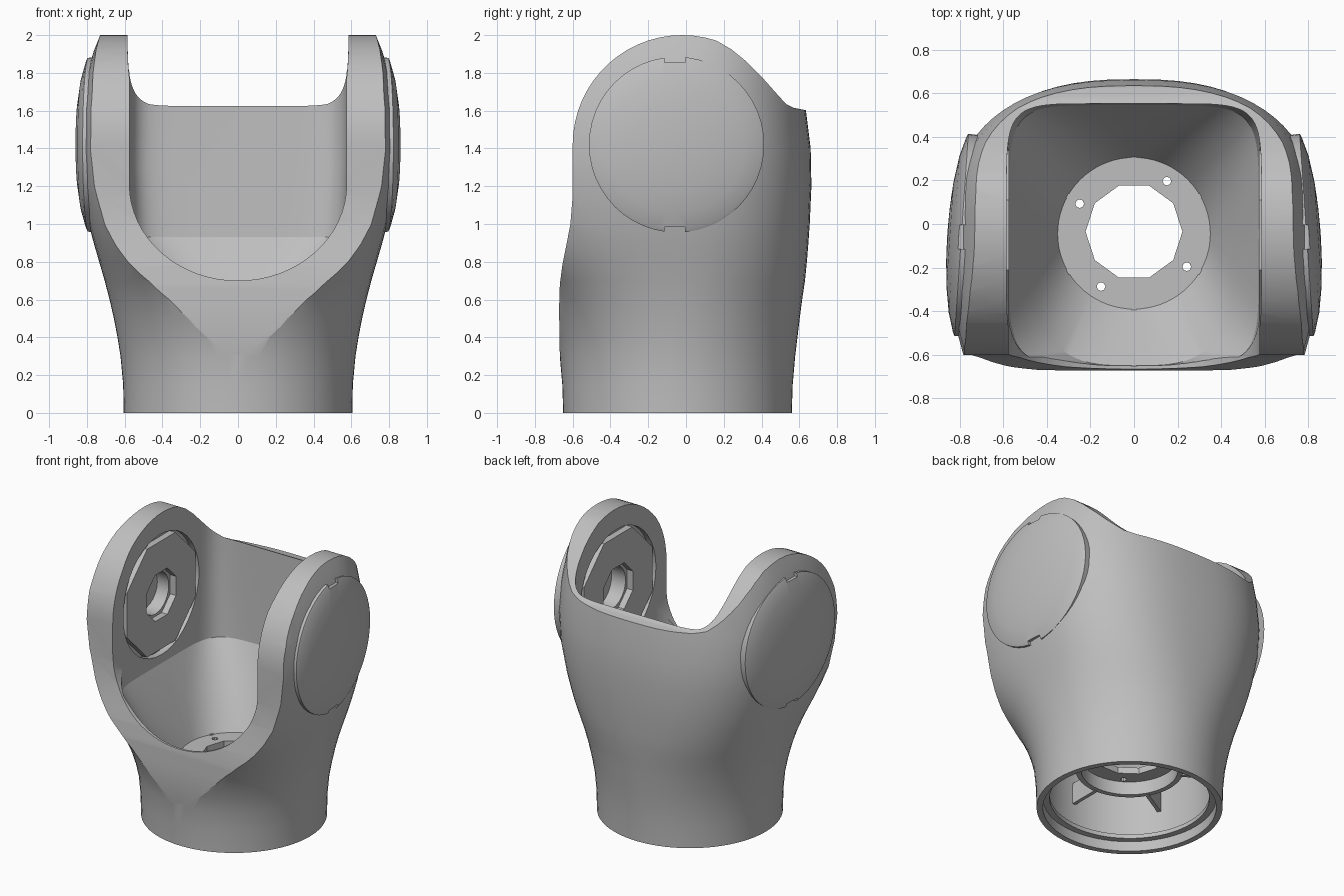
import bpy, bmesh, math
from mathutils import Matrix, Vector

cube = bpy.data.objects.get("Cube")
if cube:
    bpy.data.objects.remove(cube, do_unlink=True)

grey = bpy.data.materials.new("light_grey")
grey.use_nodes = True
grey.diffuse_color = (0.52, 0.52, 0.52, 1)
grey.node_tree.nodes["Principled BSDF"].inputs["Base Color"].default_value = (0.52, 0.52, 0.52, 1)

AXIS_Y = -0.045          # main axis of the round base
PIVOT = (-0.05, 1.42)    # y, z of the side joints


def make(name, rings, closed=False):
    """Skin a list of equal rings; closed joins last to first, otherwise caps."""
    bm = bmesh.new()
    loops = [[bm.verts.new(p) for p in ring] for ring in rings]
    n = len(loops[0])
    pairs = list(zip(loops, loops[1:]))
    if closed:
        pairs.append((loops[-1], loops[0]))
    else:
        bm.faces.new(loops[0])
        bm.faces.new(loops[-1])
    for a, b in pairs:
        for i in range(n):
            j = (i + 1) % n
            bm.faces.new((a[i], a[j], b[j], b[i]))
    bmesh.ops.recalc_face_normals(bm, faces=bm.faces)
    mesh = bpy.data.meshes.new(name)
    bm.to_mesh(mesh)
    bm.free()
    mesh.materials.append(grey)
    ob = bpy.data.objects.new(name, mesh)
    bpy.context.collection.objects.link(ob)
    return ob


def section(z, half, front, back, power, steps=72):
    """Rounded cross-section with separate front and back reach."""
    pts = []
    for i in range(steps):
        a = 2 * math.pi * i / steps
        c, s = math.cos(a), math.sin(a)
        reach = back - AXIS_Y if s > 0 else AXIS_Y - front
        pts.append((half * math.copysign(abs(c) ** (2 / power), c),
                    AXIS_Y + reach * math.copysign(abs(s) ** (2 / power), s), z))
    return pts


def lathe(name, profile, sides, closed=True, frame=Matrix()):
    """Turn (radius, height) points about local z, then place with frame."""
    rings = [[frame @ Vector((r * math.cos(2 * math.pi * i / sides),
                              r * math.sin(2 * math.pi * i / sides), h))
              for i in range(sides)] for r, h in profile]
    return make(name, rings, closed)


def box(name, size, frame):
    rings = [[frame @ Vector((x * size[0] / 2, y * size[1] / 2, z * size[2] / 2))
              for x, y in ((-1, -1), (1, -1), (1, 1), (-1, 1))] for z in (-1, 1)]
    return make(name, rings)


def boolean(ob, tool, op="DIFFERENCE"):
    mod = ob.modifiers.new(op, "BOOLEAN")
    mod.operation, mod.object, mod.solver = op, tool, "EXACT"
    bpy.context.view_layer.update()
    mesh = bpy.data.meshes.new_from_object(
        ob.evaluated_get(bpy.context.evaluated_depsgraph_get()))
    ob.modifiers.clear()
    ob.data = mesh
    bpy.data.objects.remove(tool, do_unlink=True)


def upright(x=0, y=AXIS_Y, angle=0):
    return Matrix.Translation((x, y, 0)) @ Matrix.Rotation(angle, 4, "Z")


def sideways(side, offset=0, tilt=0):
    """Frame whose z axis points out through a side joint."""
    return (Matrix.Translation((side * offset, PIVOT[0], PIVOT[1]))
            @ Matrix.Rotation(side * tilt, 4, "Z")
            @ Matrix.Rotation(side * math.pi / 2, 4, "Y"))


# Outer body
housing = make("housing", [section(*s) for s in (
    (0, .605, -.65, .56, 2), (.15, .608, -.655, .565, 2), (.3, .622, -.668, .578, 2),
    (.4, .638, -.69, .59, 2.03), (.5, .657, -.722, .602, 2.08), (.6, .68, -.765, .615, 2.15),
    (.7, .706, -.83, .63, 2.25), (.8, .735, -.92, .64, 2.35), (.9, .764, -1, .648, 2.4),
    (1, .79, -1.06, .655, 2.45), (1.2, .83, -1.11, .664, 2.5),
    (1.4, .848, -1.14, .66, 2.5), (1.6, .838, -1.13, .635, 2.5), (1.8, .8, -1.1, .61, 2.5),
    (1.92, .762, -1.1, .6, 2.5), (2.1, .69, -1.1, .6, 2.5))])

# Side outline: flat front, round ears, sloping back rim
outline = [(-.665, -.1), (-.668, .3), (-.672, .55), (-.668, .68), (-.655, .78), (-.635, .88),
           (-.612, 1), (-.6, 1.15)]
for i in range(19):
    a = math.radians(180 - 6 * i)
    outline.append((-.02 + .58 * math.cos(a), 1.42 + .58 * math.sin(a)))
outline += [(.24, 1.925), (.32, 1.86), (.4, 1.78), (.48, 1.69), (.53, 1.635), (.57, 1.615),
            (.62, 1.605), (.9, 1.59), (.9, -.1)]
boolean(housing, make("outline_cutter", [[(x, y, z) for y, z in outline] for x in (-1, 1)]),
        "INTERSECT")

# Conical bowl and straight inner walls
boolean(housing, make("cavity_cutter", [section(*s) for s in (
    (.42, .35, -.39, .305, 2), (.69, .463, -.65, .43, 3.2), (.93, .572, -.652, .545, 6),
    (1.3, .583, -.645, .55, 7), (2.2, .585, -.645, .555, 7))]))

# U-shaped front opening
u_shape = [(.575, 2.3)]
for i in range(33):
    a = -math.pi * i / 32
    u_shape.append((.575 * math.cos(a), 1.21 + .51 * math.sin(a)))
u_shape.append((-.575, 2.3))
boolean(housing, make("opening_cutter", [[(x, y, z) for x, z in u_shape] for y in (-1.3, -.4)]))

# Hollow base, centre bore and screw holes
boolean(housing, lathe("base_cutter", [(.565, -.1), (.56, .5), (.54, .54), (.37, .375), (.1, .375)],
                       64, False, upright()))
boolean(housing, lathe("bore_cutter", [(.222, .2), (.222, .6)], 10, False, upright(y=-.035)))
for deg in (151, 58, -32, -122):
    a = math.radians(deg)
    boolean(housing, lathe("screw_cutter", [(.02, .3), (.02, .5)], 8, False,
                           upright(.285 * math.cos(a), AXIS_Y + .285 * math.sin(a))))

# Joint recesses, bearing plates and domed covers on both ears
for side, label in ((1, "left"), (-1, "right")):
    boolean(housing, lathe("recess_cutter", [(.43, .4), (.43, .62)], 40, False, sideways(side)))
    boolean(housing, lathe("bearing_cutter", [(.2, .5), (.2, .74)], 24, False, sideways(side)))
    lathe(label + "_bearing_plate", [(.18, .574), (.42, .574), (.42, .63), (.18, .63)],
          8, True, sideways(side) @ Matrix.Rotation(math.pi / 8, 4, "Z"))
    lathe(label + "_bearing_ring", [(.15, .62), (.195, .62), (.195, .745), (.15, .745)],
          24, True, sideways(side))
    cover = lathe(label + "_joint_cover",
                  [(.46, -.07), (.465, 0), (.45, .008), (.36, .034), (.24, .053), (.12, .062), (.02, .065)],
                  48, False, sideways(side, .791, .068))
    for end in (-1, 1):
        boolean(cover, box("notch_cutter", (.3, .11, .04), Matrix.Translation(
            (side * .85, PIVOT[0] - .01, PIVOT[1] + end * .455))))

# Flange, hub and ribs inside the base
lathe("base_flange", [(.52, .07), (.575, .07), (.575, .1), (.52, .1)], 64, True, upright())
lathe("hub_ring", [(.315, .28), (.35, .28), (.35, .39), (.315, .39)], 48, True, upright())
for i in range(6):
    box("base_rib", (.23, .025, .15), upright(angle=math.radians(60 * i + 30))
        @ Matrix.Translation((.455, 0, .35)))

# Smooth surfaces with crisp edges
for ob in bpy.context.view_layer.objects:
    ob.select_set(ob.type == "MESH" and grey.name in ob.data.materials)
bpy.context.view_layer.objects.active = housing
bpy.ops.object.shade_smooth_by_angle(angle=math.radians(21))
